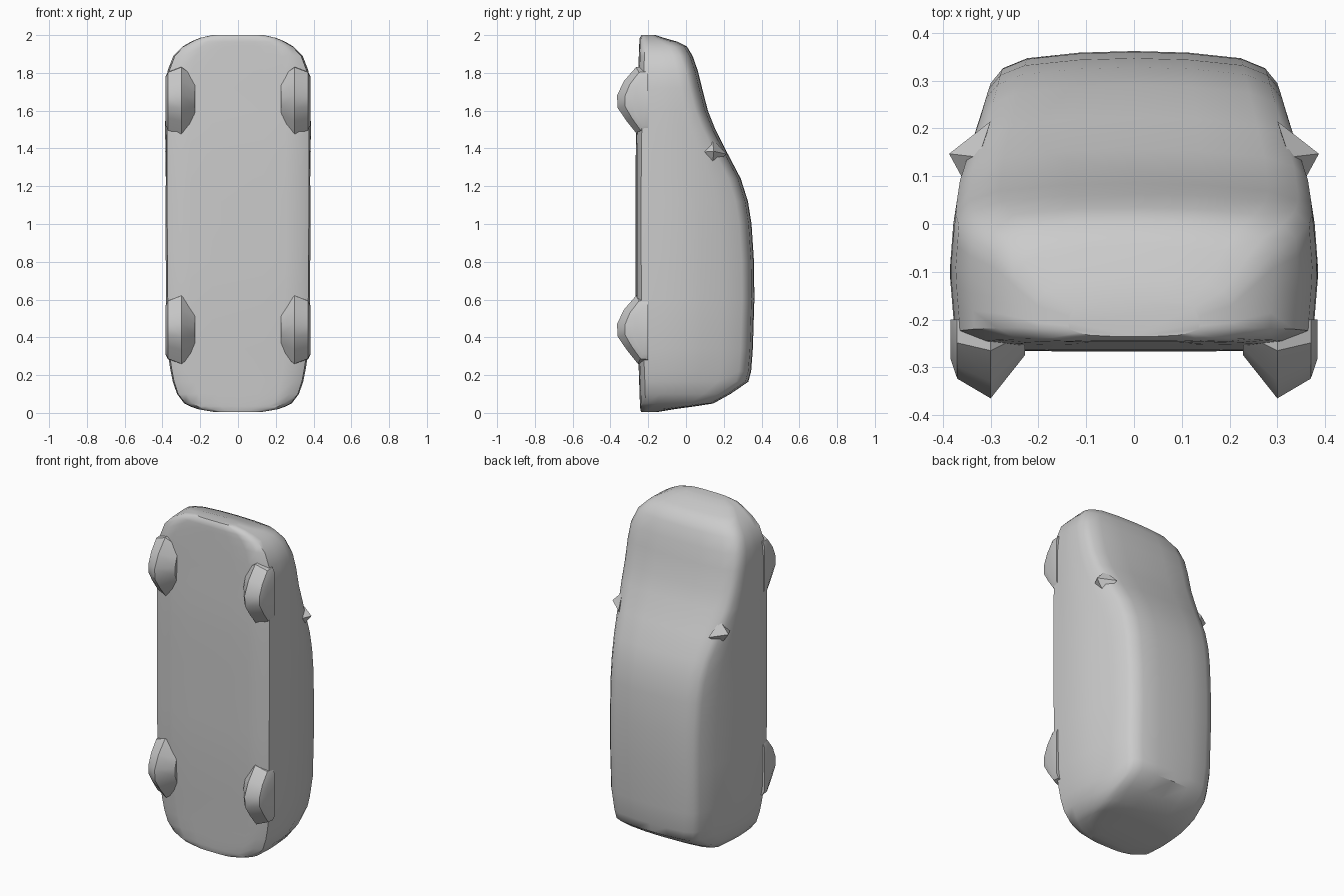
import bpy, bmesh, math

if "Cube" in bpy.data.objects:
    bpy.data.objects.remove(bpy.data.objects["Cube"])

paint = bpy.data.materials.new("plain grey")
paint.diffuse_color = (0.6, 0.6, 0.6, 1)
paint.use_nodes = True
paint.node_tree.nodes["Principled BSDF"].inputs["Base Color"].default_value = paint.diffuse_color


def finish(name, bm, angle):
    bmesh.ops.recalc_face_normals(bm, faces=bm.faces)
    mesh = bpy.data.meshes.new(name)
    bm.to_mesh(mesh)
    bm.free()
    mesh.materials.append(paint)
    ob = bpy.data.objects.new(name, mesh)
    bpy.context.collection.objects.link(ob)
    bpy.ops.object.select_all(action='DESELECT')
    ob.select_set(True)
    bpy.context.view_layer.objects.active = ob
    bpy.ops.object.shade_smooth_by_angle(angle=math.radians(angle))
    return ob


def loft(name, rings, angle):
    """Skin a list of equal closed rings and cap both ends."""
    bm = bmesh.new()
    rows = [[bm.verts.new(p) for p in r] for r in rings]
    n = len(rows[0])
    for a, b in zip(rows, rows[1:]):
        for i in range(n):
            j = (i + 1) % n
            bm.faces.new((a[i], a[j], b[j], b[i]))
    bm.faces.new(rows[0])
    bm.faces.new(rows[-1])
    return finish(name, bm, angle)


# Car body, standing on its tail: height, half width, floor, roof
STATIONS = [
    (0.005, 0.13, -0.238, -0.15), (0.02, 0.215, -0.242, -0.06),
    (0.035, 0.255, -0.243, 0.05), (0.05, 0.285, -0.244, 0.145),
    (0.10, 0.325, -0.246, 0.235), (0.165, 0.347, -0.248, 0.33),
    (0.22, 0.358, -0.250, 0.345), (0.34, 0.378, -0.255, 0.354),
    (0.60, 0.383, -0.266, 0.362), (0.80, 0.385, -0.267, 0.360),
    (1.00, 0.386, -0.267, 0.347), (1.12, 0.386, -0.267, 0.328),
    (1.24, 0.386, -0.267, 0.290), (1.37, 0.386, -0.266, 0.222),
    (1.50, 0.386, -0.264, 0.156), (1.60, 0.386, -0.260, 0.116),
    (1.72, 0.384, -0.256, 0.085), (1.81, 0.374, -0.253, 0.063),
    (1.89, 0.343, -0.250, 0.035), (1.94, 0.293, -0.248, 0.005),
    (1.965, 0.25, -0.247, -0.045), (1.985, 0.205, -0.245, -0.115),
    (2.0, 0.14, -0.235, -0.16),
]
SIDE = [(-0.24, 0.97), (-0.1, 1.0), (0, 0.98), (0.1, 0.94), (0.2, 0.85), (0.3, 0.775)]


def side_ratio(y):
    """Width ratio of the flanks, leaning in towards the roof."""
    if y <= SIDE[0][0]:
        return SIDE[0][1]
    for (a, p), (b, q) in zip(SIDE, SIDE[1:]):
        if y <= b:
            return p + (q - p) * (y - a) / (b - a)
    return SIDE[-1][1]


def section(z, w, f, r):
    h = r - f
    low, high = f + min(0.03, 0.2 * h), r - min(0.065, 0.35 * h)
    half = [(0.35 * w, f), (0.65 * w, f + 0.002), (0.84 * w, f + 0.007)]
    for k in range(6):
        y = low + (high - low) * k / 5
        half.append((w * side_ratio(y), y))
    top = half[-1][0]
    half += [(0.92 * top, high + (r - high) * 0.45),
             (0.75 * top, high + (r - high) * 0.77),
             (0.38 * top, high + (r - high) * 0.95)]
    ring = [(0, f)] + half + [(0, r)] + [(-x, y) for x, y in reversed(half)]
    return [(x, y, z) for x, y in ring]


loft("car_body", [section(*s) for s in STATIONS], 40)

# Wheel outline from its lower end to its upper end: depth, offset along the car
WHEEL = [(-0.20, -0.185), (-0.255, -0.18), (-0.315, -0.105), (-0.362, -0.035),
         (-0.365, 0.03), (-0.33, 0.105), (-0.265, 0.18), (-0.20, 0.185)]


def wheel_ring(x, zc, depth, length):
    return [(x, -0.2 + (y + 0.2) * depth, zc + dz * length) for y, dz in WHEEL]


# Mirrored wheels and door mirrors
for side, s in (("left", -1), ("right", 1)):
    for end, zc in (("rear", 0.44), ("front", 1.65)):
        loft(f"{end}_wheel_{side}", [
            wheel_ring(s * 0.228, zc, 0.45, 0.72),
            wheel_ring(s * 0.30, zc, 1.0, 1.0),
            wheel_ring(s * 0.37, zc, 0.75, 0.85),
            wheel_ring(s * 0.384, zc, 0.5, 0.7)], 35)

    bm = bmesh.new()
    tip = bm.verts.new((s * 0.387, 0.147, 1.385))
    base = [bm.verts.new((s * x, y, z)) for x, y, z in
            ((0.345, 0.07, 1.38), (0.325, 0.14, 1.45), (0.30, 0.215, 1.37), (0.33, 0.14, 1.31))]
    bm.faces.new(base)
    for i in range(4):
        bm.faces.new((base[i], base[(i + 1) % 4], tip))
    finish(f"door_mirror_{side}", bm, 20)
